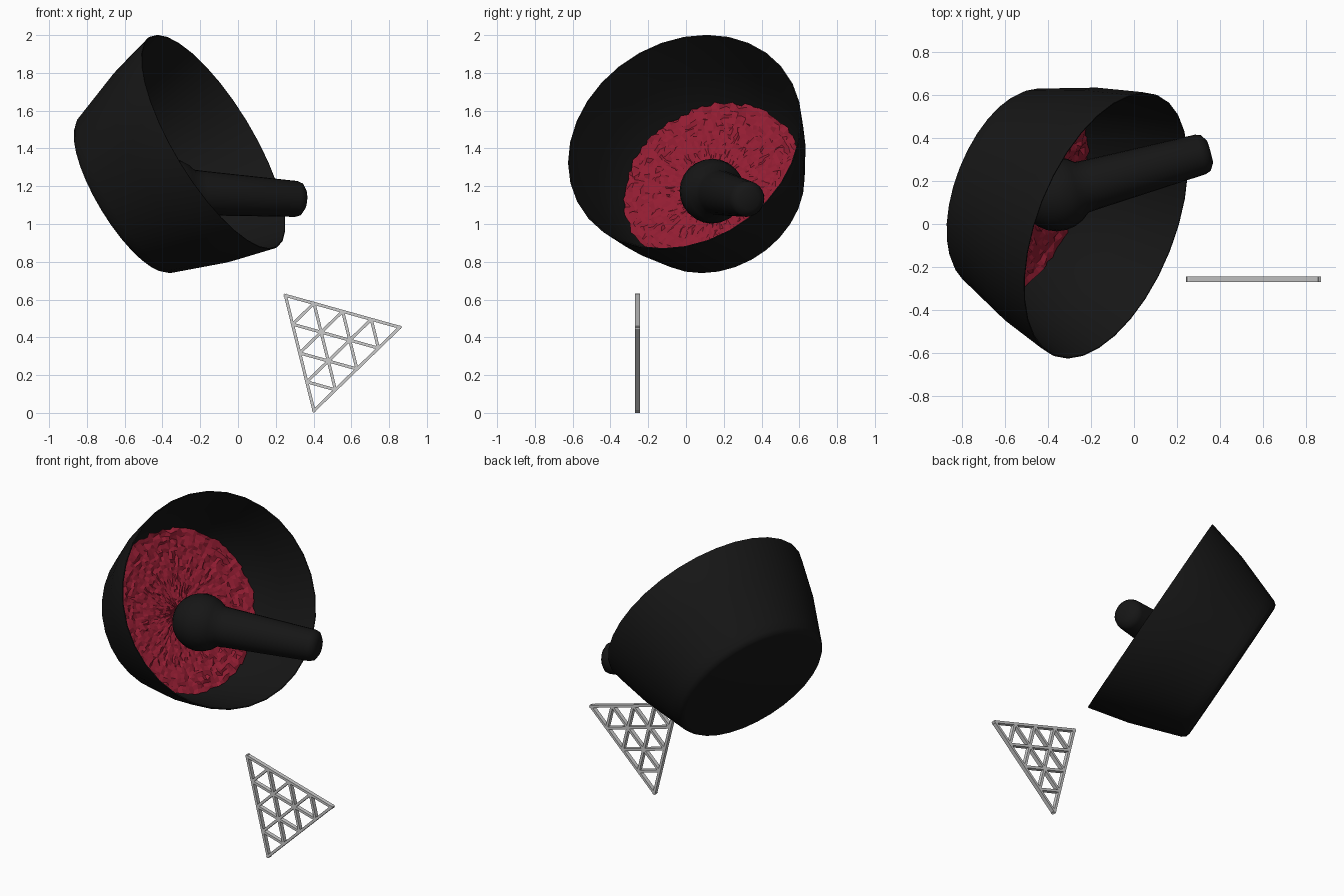
import bpy, bmesh, math, random
from mathutils import Vector, Matrix

if "Cube" in bpy.data.objects:
    bpy.data.objects.remove(bpy.data.objects["Cube"])

random.seed(4)


def material(name, rgb):
    m = bpy.data.materials.new(name)
    m.diffuse_color = (*rgb, 1)
    m.use_nodes = True
    m.node_tree.nodes["Principled BSDF"].inputs["Base Color"].default_value = m.diffuse_color
    return m


def make_object(name, bm, mat=None, smooth_angle=None):
    bmesh.ops.remove_doubles(bm, verts=bm.verts, dist=1e-5)
    bmesh.ops.recalc_face_normals(bm, faces=bm.faces)
    me = bpy.data.meshes.new(name)
    bm.to_mesh(me)
    bm.free()
    ob = bpy.data.objects.new(name, me)
    bpy.context.collection.objects.link(ob)
    if mat:
        me.materials.append(mat)
    if smooth_angle:
        bpy.ops.object.select_all(action='DESELECT')
        ob.select_set(True)
        bpy.context.view_layer.objects.active = ob
        bpy.ops.object.shade_smooth_by_angle(angle=math.radians(smooth_angle))
    return ob


def place(origin, axis):
    """Matrix that puts local z along axis at origin."""
    return Matrix.Translation(origin) @ Vector(axis).to_track_quat('Z', 'Y').to_matrix().to_4x4()


def lathe(profile, sides, matrix, jitter=None):
    """Revolve (radius, height) points around the local z axis."""
    bm = bmesh.new()
    rings = []
    for r, h in profile:
        if r == 0:
            v = bm.verts.new((0, 0, h))
            rings.append([v] * sides)
            continue
        ring = []
        for i in range(sides):
            a = math.tau * i / sides
            co = Vector((r * math.cos(a), r * math.sin(a), h))
            if jitter:
                co += jitter(r)
            ring.append(bm.verts.new(co))
        rings.append(ring)
    for lo, hi in zip(rings, rings[1:]):
        for i in range(sides):
            j = (i + 1) % sides
            corners = list(dict.fromkeys((lo[i], lo[j], hi[j], hi[i])))
            bm.faces.new(corners)
    bm.transform(matrix)
    return bm


black = material("black_stone", (0.008, 0.008, 0.008))
red = material("red_powder", (0.29, 0.012, 0.032))

# Tilted bowl, thin walled; local z = 0 is the rim
rim_centre = Vector((-0.13, -0.008, 1.434))
bowl_axis = Vector((0.81, -0.32, 0.49)).normalized()
bowl_matrix = place(rim_centre, bowl_axis)
bowl_profile = [(0, -0.582), (0.445, -0.582), (0.468, -0.575), (0.484, -0.555), (0.5, -0.51),
                (0.592, -0.25), (0.651, -0.01), (0.651, 0), (0.645, 0),
                (0.58, -0.25), (0.484, -0.52), (0.45, -0.555), (0, -0.56)]
make_object("mortar_bowl", lathe(bowl_profile, 32, bowl_matrix), black, 40)

# Crumbly powder, slightly hollow around the pestle
powder_radius, rings = 0.492, 22
powder_profile = [(0, -0.49)]
for k in range(1, rings + 1):
    t = k / rings
    powder_profile.append((powder_radius * t, -0.49 + 0.035 * t * t))


def crumble(r):
    s = 0.003 + 0.007 * r / powder_radius
    return Vector((random.uniform(-s, s), random.uniform(-s, s), random.uniform(-s, s)))


make_object("powder", lathe(powder_profile, 110, bowl_matrix, crumble), red)

# Pestle: round head, tapered handle, rounded end
head = Vector((-0.36, 0.138, 1.174))
tip = Vector((0.352, 0.335, 1.13))
length = (tip - head).length
pestle_profile = [(0, -0.172)]
for deg in range(-75, 46, 15):
    a = math.radians(deg)
    pestle_profile.append((0.172 * math.cos(a), 0.172 * math.sin(a)))
pestle_profile += [(0.118, 0.175), (0.095, length - 0.045), (0.086, length - 0.02),
                   (0.055, length), (0, length)]
make_object("pestle", lathe(pestle_profile, 24, place(head, tip - head)), black, 50)

# Flat triangular lattice with four divisions per side
A, B, C = (Vector((x, -0.257, z)) for x, z in ((0.251, 0.622), (0.857, 0.453), (0.402, 0.012)))
divisions, bar_width, bar_depth = 4, 0.016, 0.026
bm = bmesh.new()


def add_bar(p, q, extra):
    d = (q - p).normalized()
    side = d.cross(Vector((0, 1, 0)))
    rot = Matrix((d, Vector((0, 1, 0)), side)).transposed().to_4x4()
    scale = Matrix.Diagonal(((q - p).length + extra, bar_depth, bar_width, 1))
    bmesh.ops.create_cube(bm, size=1, matrix=Matrix.Translation((p + q) / 2) @ rot @ scale)


for p, q, r in ((A, B, C), (B, C, A), (C, A, B)):
    for k in range(divisions):
        t = k / divisions
        add_bar(p.lerp(r, t), q.lerp(r, t), 0 if k else bar_width)
make_object("triangle_lattice", bm)
